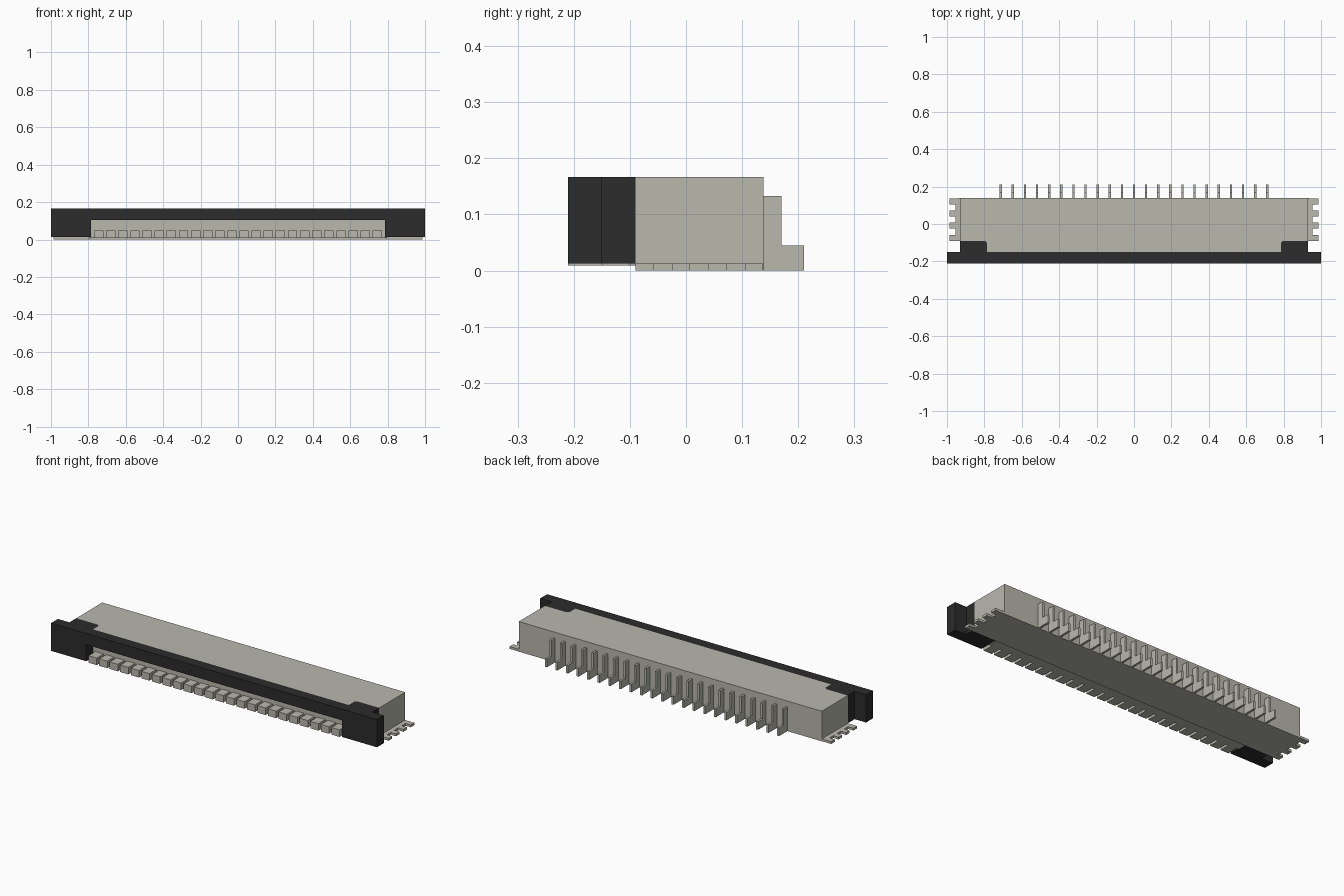
import bpy, bmesh
from mathutils import Vector

cube = bpy.data.objects.get("Cube")
if cube:
    bpy.data.objects.remove(cube, do_unlink=True)


def material(name, rgb):
    mat = bpy.data.materials.new(name)
    mat.use_nodes = True
    mat.diffuse_color = (*rgb, 1)
    bsdf = next(n for n in mat.node_tree.nodes if n.type == 'BSDF_PRINCIPLED')
    bsdf.inputs["Base Color"].default_value = (*rgb, 1)
    bsdf.inputs["Roughness"].default_value = 0.6
    return mat


LIGHT = material("warm light grey", (0.48, 0.48, 0.42))
DARK = material("charcoal", (0.025, 0.025, 0.025))


def add_prism(bm, points, low, high, axis):
    """Extrude a flat outline from low to high along x, y or z."""
    def place(a, b):
        return {'x': (low, a, b), 'y': (a, low, b), 'z': (a, b, low)}[axis]
    face = bm.faces.new([bm.verts.new(place(a, b)) for a, b in points])
    step = Vector([(high - low) * (axis == k) for k in 'xyz'])
    new = bmesh.ops.extrude_face_region(bm, geom=[face])['geom']
    verts = [g for g in new if isinstance(g, bmesh.types.BMVert)]
    bmesh.ops.translate(bm, verts=verts, vec=step)


def make_part(name, mat, prisms):
    bm = bmesh.new()
    for prism in prisms:
        add_prism(bm, *prism)
    bmesh.ops.recalc_face_normals(bm, faces=bm.faces)
    mesh = bpy.data.meshes.new(name)
    bm.to_mesh(mesh)
    bm.free()
    mesh.materials.append(mat)
    obj = bpy.data.objects.new(name, mesh)
    bpy.context.collection.objects.link(obj)
    return obj


def mirrored(half):
    """Close a right-hand outline with its reflection across x = 0."""
    return half + [(-x, y) for x, y in reversed(half)]


TOP, BACK, NOSE, FRONT = 0.167, 0.138, -0.15, -0.21
SHOULDER, HALF, SLOT = -0.09, 0.93, 0.785
PITCH = 0.0648

# Housing with a narrower nose between the latch arms
housing = mirrored([(SLOT, NOSE), (SLOT, SHOULDER - 0.012),
                    (SLOT + 0.012, SHOULDER), (HALF, SHOULDER), (HALF, BACK)])
make_part("housing", LIGHT, [(housing, 0.009, TOP, 'z')])

# Base plate with comb-shaped solder tabs on both ends
comb = [(HALF, SHOULDER)]
for i in range(4):
    y = SHOULDER + i * 0.065
    comb += [(0.955, y), (0.987, y), (0.987, y + 0.032), (0.955, y + 0.032)]
comb.append((HALF, BACK))
make_part("base_plate_with_tabs", LIGHT, [(mirrored(comb), 0, 0.013, 'z')])

# Latch bar, open along the middle of its lower edge
bar = mirrored([(SLOT, 0.105), (SLOT, 0.013), (1, 0.013), (1, TOP)])
make_part("latch_bar", DARK, [(bar, FRONT, NOSE, 'y')])

# Latch arms filling the housing shoulders
arm = [(SLOT, NOSE), (HALF, NOSE), (HALF, SHOULDER),
       (SLOT + 0.012, SHOULDER), (SLOT, SHOULDER - 0.012)]
for side, name in ((1, "latch_arm_left"), (-1, "latch_arm_right")):
    make_part(name, DARK, [([(side * x, y) for x, y in arm], 0.013, TOP, 'z')])

# Row of front teeth inside the opening
tooth = [(FRONT, 0.009), (NOSE, 0.009), (NOSE, 0.048), (FRONT, 0.048)]
make_part("front_teeth", LIGHT,
          [(tooth, x - 0.025, x + 0.025, 'x')
           for x in ((i - 11.5) * PITCH for i in range(24))])

# Row of stepped rear contacts
pin = [(BACK, 0), (0.21, 0), (0.21, 0.045), (0.17, 0.045), (0.17, 0.133), (BACK, 0.133)]
make_part("rear_contacts", LIGHT,
          [(pin, x - 0.006, x + 0.006, 'x')
           for x in ((i - 11) * PITCH for i in range(23))])
